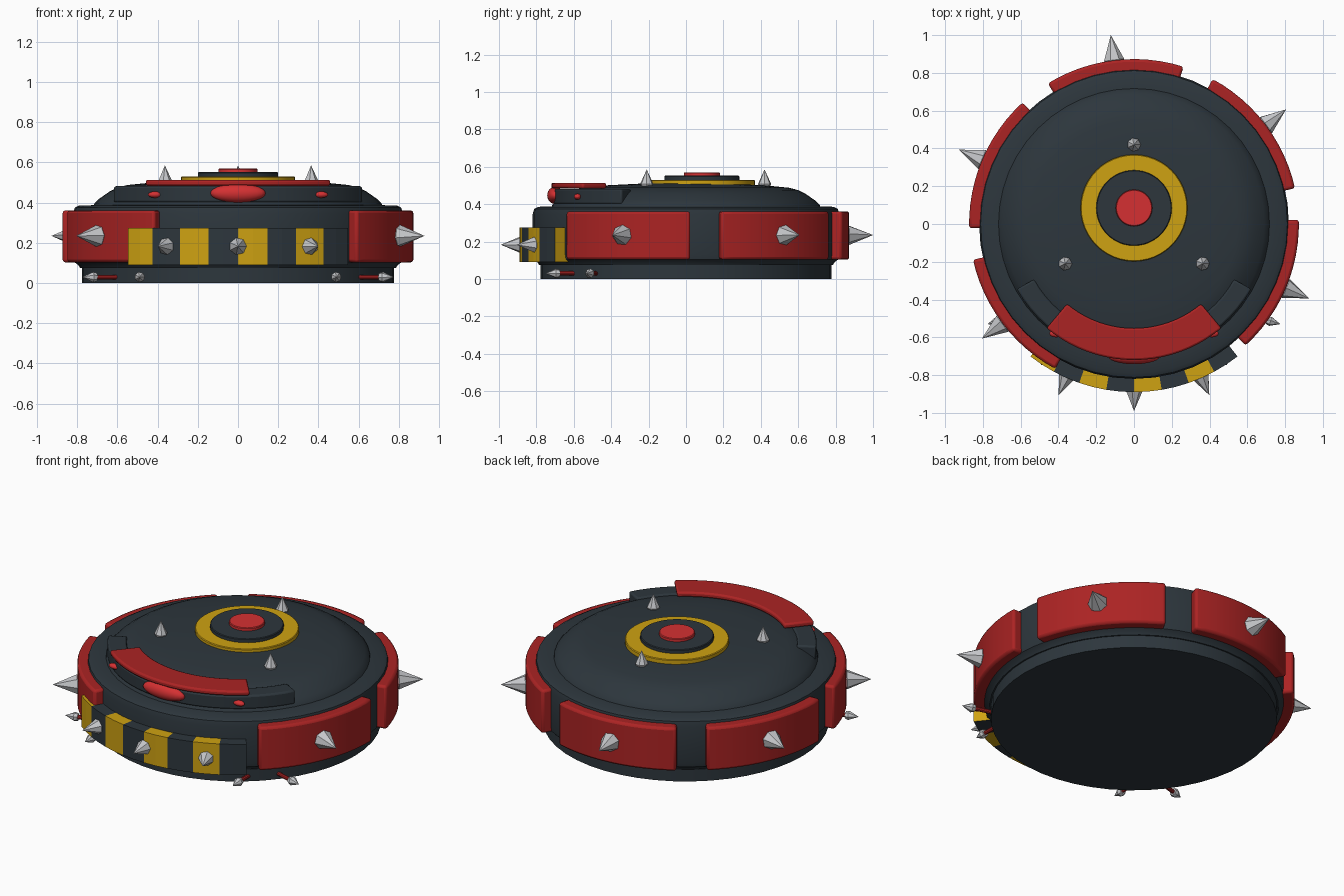
import bpy, bmesh
from math import sin, cos, radians, degrees, atan2, pi
from mathutils import Vector

cube = bpy.data.objects.get("Cube")
if cube:
    bpy.data.objects.remove(cube)


def material(name, rgb):
    m = bpy.data.materials.new(name)
    m.use_nodes = True
    m.diffuse_color = (*rgb, 1)
    m.node_tree.nodes["Principled BSDF"].inputs["Base Color"].default_value = (*rgb, 1)
    return m


DARK = material("dark slate", (0.026, 0.037, 0.046))
RED = material("armour red", (0.41, 0.017, 0.017))
BRIGHT = material("bright red", (0.66, 0.03, 0.032))
GOLD = material("hazard gold", (0.62, 0.36, 0.006))
STEEL = material("steel", (0.56, 0.57, 0.59))


def finish(name, bm, mats, smooth=None, bevel=0):
    bmesh.ops.recalc_face_normals(bm, faces=bm.faces)
    mesh = bpy.data.meshes.new(name)
    bm.to_mesh(mesh)
    bm.free()
    ob = bpy.data.objects.new(name, mesh)
    bpy.context.collection.objects.link(ob)
    for m in mats:
        mesh.materials.append(m)
    if bevel:
        mod = ob.modifiers.new("rounded edges", "BEVEL")
        mod.width, mod.segments = bevel, 2
        mod.limit_method, mod.angle_limit = "ANGLE", radians(40)
    if smooth:
        bpy.ops.object.select_all(action="DESELECT")
        ob.select_set(True)
        bpy.context.view_layer.objects.active = ob
        bpy.ops.object.shade_smooth_by_angle(angle=radians(smooth))
    return ob


def lathe(name, profile, mat, centre=(0, 0, 0), axis=(0, 0, 1), sides=48, smooth=None):
    """Spin (radius, height) points about an axis through centre."""
    bm = bmesh.new()
    turn = Vector((0, 0, 1)).rotation_difference(Vector(axis))
    rings = []
    for r, h in profile:
        count = sides if r else 1
        rings.append([bm.verts.new(Vector(centre) + turn @ Vector(
            (r * cos(2 * pi * i / sides), r * sin(2 * pi * i / sides), h))) for i in range(count)])
    for a, b in zip(rings, rings[1:]):
        for i in range(sides):
            j = (i + 1) % sides
            quad = [a[i % len(a)], a[j % len(a)], b[j % len(b)], b[i % len(b)]]
            bm.faces.new(list(dict.fromkeys(quad)))
    return finish(name, bm, [mat], smooth)


def arc_block(name, r0, r1, z0, z1, start, end, steps, mats, bevel=0, smooth=None, rule=None):
    """Curved block between two radii, two heights and two angles."""
    bm = bmesh.new()
    rings = []
    for i in range(steps + 1):
        a = radians(start + (end - start) * i / steps)
        rings.append([bm.verts.new((r * cos(a), r * sin(a), z))
                      for r, z in ((r0, z0), (r1, z0), (r1, z1), (r0, z1))])
    for a, b in zip(rings, rings[1:]):
        for k in range(4):
            n = (k + 1) % 4
            bm.faces.new((a[k], a[n], b[n], b[k]))
    bm.faces.new(rings[0])
    bm.faces.new(rings[-1])
    if rule:
        for f in bm.faces:
            c = f.calc_center_median()
            f.material_index = rule(degrees(atan2(c.y, c.x)))
    return finish(name, bm, mats, smooth, bevel)


def spike(name, base, axis, radius, length):
    lathe(name, [(0, -0.02), (radius * 0.8, -0.02), (radius, 0), (0, length)],
          STEEL, base, axis, sides=7)


def ellipsoid(name, centre, size):
    bm = bmesh.new()
    bmesh.ops.create_uvsphere(bm, u_segments=24, v_segments=14, radius=1)
    bmesh.ops.scale(bm, vec=size, verts=bm.verts)
    bmesh.ops.translate(bm, vec=centre, verts=bm.verts)
    finish(name, bm, [BRIGHT], smooth=60)


# Round hull and domed lid
lathe("base_plate", [(0, 0), (0.777, 0), (0.777, 0.08), (0, 0.08)], DARK, smooth=30)
lathe("hull", [(0, 0.07), (0.785, 0.075), (0.795, 0.09), (0.815, 0.105), (0.82, 0.13), (0.82, 0.345),
               (0.812, 0.375), (0.79, 0.386), (0.7, 0.388)], DARK, smooth=35)
lathe("lid", [(0.72, 0.38), (0.715, 0.395), (0.69, 0.42), (0.64, 0.455), (0.6, 0.475), (0.55, 0.488),
              (0.42, 0.501), (0.22, 0.511), (0, 0.515)], DARK, smooth=35)

# Target-like button stack on the lid
for name, r, z0, z1, mat in (("gold_ring", 0.283, 0.5, 0.53, GOLD),
                             ("button_collar", 0.2, 0.52, 0.552, DARK),
                             ("button", 0.097, 0.54, 0.57, BRIGHT)):
    lathe(name, [(0, z0), (r, z0), (r, z1 - 0.004), (r - 0.004, z1), (0, z1)],
          mat, (0, 0.085, 0), smooth=30)

# Five armour panels with a spike each; the sixth place is the front bumper
for n in range(5):
    mid = -23 + 60 * n
    arc_block(f"armour_panel_{n + 1}", 0.8, 0.873, 0.103, 0.362, mid - 24.5, mid + 24.5, 12,
              [RED], bevel=0.014, smooth=35)
    out = Vector((cos(radians(mid)), sin(radians(mid)), 0))
    spike(f"panel_spike_{n + 1}", out * 0.875 + Vector((0, 0, 0.235)), out, 0.055, 0.133)

# Striped front bumper with spikes
STRIPE = 9.5
arc_block("striped_bumper", 0.8, 0.89, 0.09, 0.275, -128, -52, 16, [GOLD, DARK],
          rule=lambda a: int((a + 128) // STRIPE) % 2)
for n, a in enumerate((-2.5 * STRIPE, 0, 2.5 * STRIPE)):
    out = Vector((sin(radians(a)), -cos(radians(a)), 0))
    spike(f"bumper_spike_{n + 1}", out * 0.89 + Vector((0, 0, 0.183)), out, 0.043, 0.1)

# Brow over the eye band
arc_block("eye_band", 0.605, 0.71, 0.4, 0.482, -151, -29, 24, [DARK], bevel=0.01, smooth=35)
arc_block("brow", 0.552, 0.72, 0.484, 0.514, -130, -50, 20, [RED], bevel=0.01, smooth=35)
ellipsoid("main_eye", (0, -0.7, 0.447), (0.137, 0.042, 0.046))
for side, label in ((1, "left"), (-1, "right")):
    ellipsoid(f"{label}_small_eye", (side * 0.412, -0.58, 0.44), (0.036, 0.02, 0.016))

# Three upright spikes on the lid
for n in range(3):
    a = radians(90 + 120 * n)
    spike(f"lid_spike_{n + 1}", (0.42 * cos(a), 0.42 * sin(a), 0.508), (0, 0, 1), 0.036, 0.078)

# Small legs with claw tips, low at the front
for side, label in ((1, "left"), (-1, "right")):
    for part, start, tip in (("front_leg", (0.485, -0.56), (0.49, -0.75)),
                             ("side_leg", (0.57, -0.47), (0.775, -0.53))):
        p = Vector((side * start[0], start[1], 0.03))
        q = Vector((side * tip[0], tip[1], 0.03))
        way = (q - p).normalized()
        reach = (q - p).length - 0.055
        lathe(f"{label}_{part}", [(0, 0), (0.012, 0), (0.012, reach), (0, reach)],
              RED, p, way, sides=10, smooth=35)
        spike(f"{label}_{part}_claw", p + way * reach, way, 0.026, 0.055)
